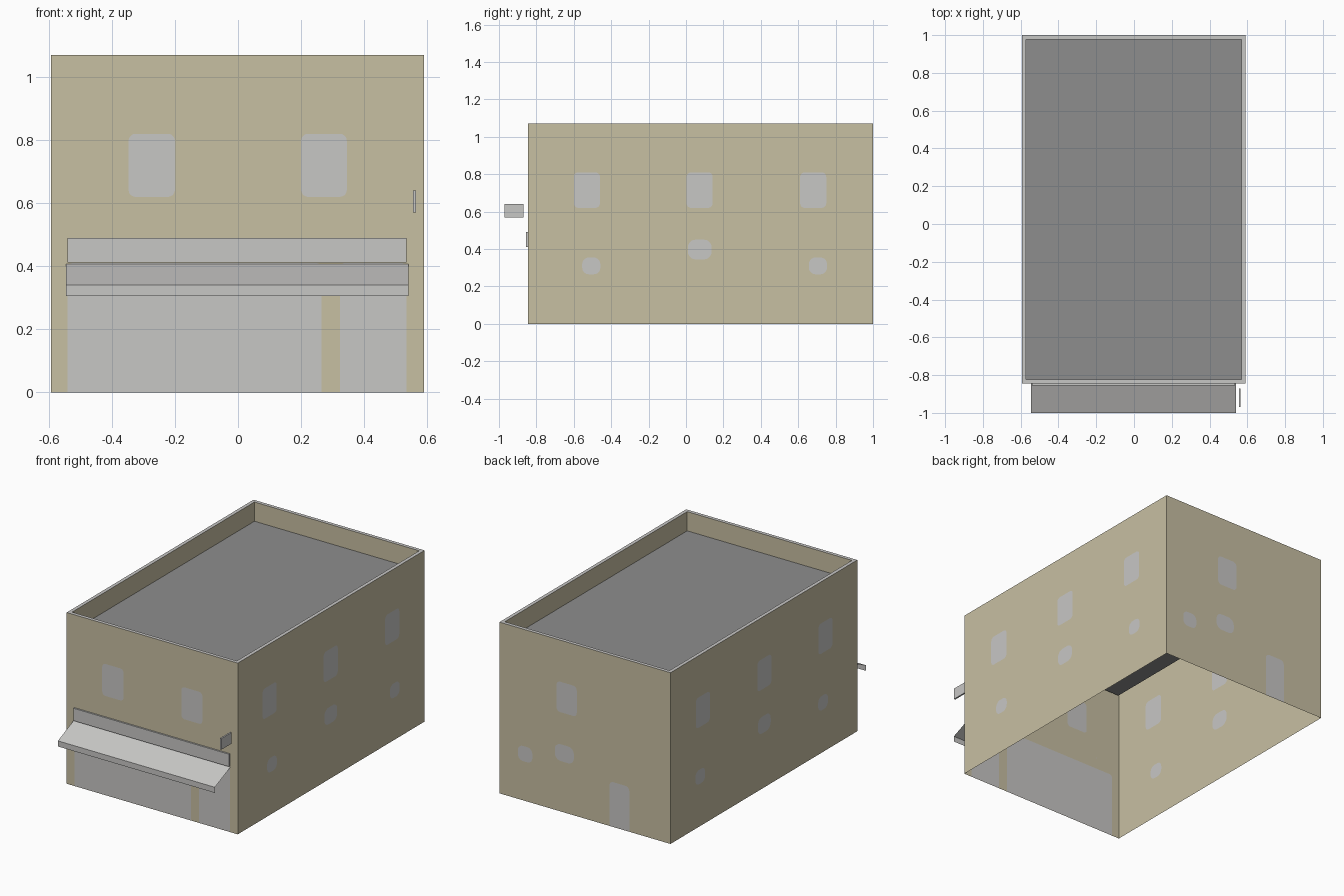
import bpy, bmesh
from math import cos, sin, pi
from mathutils import Vector

cube = bpy.data.objects.get("Cube")
if cube:
    bpy.data.objects.remove(cube, do_unlink=True)


def material(name, rgb):
    m = bpy.data.materials.new(name)
    m.use_nodes = True
    m.diffuse_color = (*rgb, 1)
    m.node_tree.nodes["Principled BSDF"].inputs["Base Color"].default_value = (*rgb, 1)
    return m


TAN = material("tan plaster", (0.575, 0.523, 0.365))
GREY = material("light grey", (0.575, 0.57, 0.56))
ROOF = material("dark grey roofing", (0.27, 0.27, 0.27))

X0, X1, Y0, Y1, TOP = -0.593, 0.59, -0.845, 1.0, 1.07
ROOF_Z, RIM = 0.95, 0.022


def finish(name, bm, mats):
    me = bpy.data.meshes.new(name)
    bm.to_mesh(me)
    bm.free()
    for m in mats:
        me.materials.append(m)
    ob = bpy.data.objects.new(name, me)
    bpy.context.collection.objects.link(ob)
    return ob


def rounded(a0, a1, b0, b1, r, square_base=False, n=5):
    """Outline of a rounded rectangle, anticlockwise from the lower right."""
    pts = []
    corners = [(a1, b0, -1), (a1, b1, 0), (a0, b1, 1), (a0, b0, 2)]
    for a, b, q in corners:
        if r == 0 or (square_base and b == b0):
            pts.append((a, b))
            continue
        ca = a - r if a == a1 else a + r
        cb = b - r if b == b1 else b + r
        for i in range(n + 1):
            t = (q + i / n) * pi / 2
            pts.append((ca + r * cos(t), cb + r * sin(t)))
    return pts


def add_wall(bm, place, u0, u1, normal, openings):
    """One wall sheet with its panes cut in flush."""
    def loop(pts):
        vs = [bm.verts.new(place(u, z)) for u, z in pts]
        return vs, [bm.edges.new((vs[i - 1], vs[i])) for i in range(len(vs))]

    edges = loop(rounded(u0, u1, 0, TOP, 0))[1]
    panes = []
    for a0, a1, b0, b1, r in openings:
        vs, es = loop(rounded(a0, a1, b0, b1, r, b0 < 0.01))
        panes.append(vs)
        edges += es
    res = bmesh.ops.triangle_fill(bm, edges=edges, use_beauty=True, normal=normal)
    faces = [f for f in res["geom"] if isinstance(f, bmesh.types.BMFace)]
    for vs in panes:
        f = bm.faces.new(vs)
        f.material_index = 1
        faces.append(f)
    for f in faces:
        f.normal_update()
        if f.normal.dot(normal) < 0:
            f.normal_flip()


# Window and door layouts: low and high along the wall, low and high z, corner radius
BASE = 0.002
front = [(-0.347, -0.2, 0.62, 0.82, 0.022), (0.2, 0.345, 0.62, 0.82, 0.022),
         (-0.54, 0.265, BASE, 0.41, 0.015), (0.323, 0.535, BASE, 0.41, 0.015)]
back = [(0.055, 0.195, 0.62, 0.81, 0.025), (0.075, 0.207, 0.315, 0.42, 0.04),
        (0.362, 0.462, 0.245, 0.34, 0.035), (-0.308, -0.172, BASE, 0.28, 0.025)]
side = [(y, y + 0.14, 0.62, 0.81, 0.025) for y in (-0.6, 0.003, 0.61)]
side += [(0.01, 0.137, 0.345, 0.45, 0.04)]
side += [(y, y + 0.097, 0.265, 0.355, 0.035) for y in (-0.555, 0.657)]

# Outer walls, open underneath
bm = bmesh.new()
add_wall(bm, lambda u, z: (u, Y0, z), X0, X1, Vector((0, -1, 0)), front)
add_wall(bm, lambda u, z: (u, Y1, z), X0, X1, Vector((0, 1, 0)), back)
add_wall(bm, lambda u, z: (X0, u, z), Y0, Y1, Vector((-1, 0, 0)), side)
add_wall(bm, lambda u, z: (X1, u, z), Y0, Y1, Vector((1, 0, 0)), side)
bmesh.ops.remove_doubles(bm, verts=bm.verts[:], dist=0.0005)
finish("outer_walls", bm, [TAN, GREY])

# Parapet coping, inner parapet and sunken roof
bm = bmesh.new()
loops = []
for d, z in ((0, TOP), (RIM, TOP), (RIM, ROOF_Z)):
    loops.append([bm.verts.new((x, y, z))
                  for x, y in rounded(X0 + d, X1 - d, Y0 + d, Y1 - d, 0)])
for mat, (outer, inner) in zip((1, 0), zip(loops, loops[1:])):
    for i in range(4):
        f = bm.faces.new((outer[i - 1], outer[i], inner[i], inner[i - 1]))
        f.material_index = mat
bm.faces.new(loops[-1]).material_index = 2
finish("parapet_and_roof", bm, [TAN, GREY, ROOF])

# Sloping awning with a hanging front edge
bm = bmesh.new()
rows = [[bm.verts.new((x, y, z)) for x in (-0.545, 0.54)]
        for y, z in ((Y0, 0.407), (-1.0, 0.34), (-1.0, 0.305))]
for a, b in zip(rows, rows[1:]):
    bm.faces.new((b[0], b[1], a[1], a[0]))
finish("awning", bm, [GREY])


def box(name, lo, hi):
    bm = bmesh.new()
    bmesh.ops.create_cube(bm, size=1)
    for v in bm.verts:
        v.co = [lo[i] if v.co[i] < 0 else hi[i] for i in range(3)]
    return finish(name, bm, [GREY])


# Blank boards: one flat over the awning, one hung edge-on beside it
box("fascia_board", (-0.54, -0.855, 0.412), (0.535, Y0, 0.49))
box("hanging_board", (0.555, -0.97, 0.57), (0.565, -0.87, 0.64))
